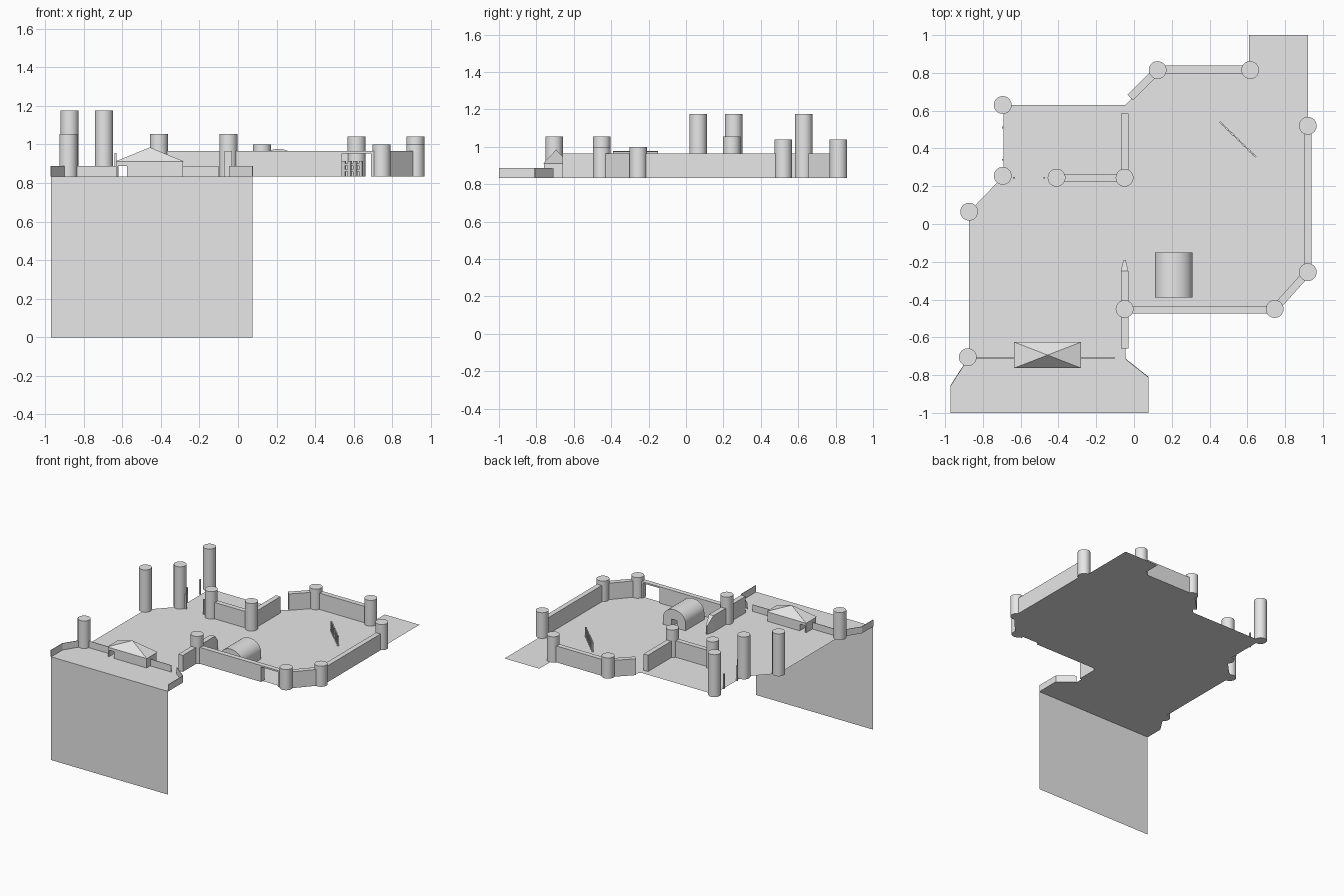
import bpy, bmesh, math
from mathutils import Vector

cube = bpy.data.objects.get("Cube")
if cube:
    bpy.data.objects.remove(cube, do_unlink=True)

GROUND, WALL, PARAPET = 0.833, 0.965, 0.887
WIDTH = 0.04

stone = bpy.data.materials.new("light_grey_stone")
stone.use_nodes = True
stone.diffuse_color = (0.8, 0.8, 0.8, 1)
stone.node_tree.nodes["Principled BSDF"].inputs["Base Color"].default_value = (0.8, 0.8, 0.8, 1)


def finish(name, bm):
    bmesh.ops.recalc_face_normals(bm, faces=bm.faces)
    mesh = bpy.data.meshes.new(name)
    bm.to_mesh(mesh)
    bm.free()
    obj = bpy.data.objects.new(name, mesh)
    bpy.context.collection.objects.link(obj)
    mesh.materials.append(stone)
    return obj


def sheet(name, points):
    bm = bmesh.new()
    bm.faces.new([bm.verts.new(p) for p in points])
    obj = finish(name, bm)
    return obj


def prism(name, points, offset):
    """Extrude a closed outline along an offset."""
    bm = bmesh.new()
    face = bm.faces.new([bm.verts.new(p) for p in points])
    out = bmesh.ops.extrude_face_region(bm, geom=[face])
    moved = [v for v in out["geom"] if isinstance(v, bmesh.types.BMVert)]
    bmesh.ops.translate(bm, verts=moved, vec=offset)
    return finish(name, bm)


def wall(name, a, b, low=GROUND, high=WALL, width=WIDTH):
    """Straight wall between two plan points."""
    a, b = Vector((*a, low)), Vector((*b, low))
    d = (b - a).normalized() * width / 2
    side = Vector((-d.y, d.x, 0))
    return prism(name, [a - side, b - side, b + side, a + side], (0, 0, high - low))


def box(name, x0, x1, y0, y1, z0, z1):
    return prism(name, [(x0, y0, z0), (x1, y0, z0), (x1, y1, z0), (x0, y1, z0)], (0, 0, z1 - z0))


def tower(name, x, y, top):
    bpy.ops.mesh.primitive_cylinder_add(vertices=32, radius=0.047, depth=top - GROUND,
                                        location=(x, y, (top + GROUND) / 2))
    obj = bpy.context.object
    obj.name = name
    obj.data.materials.append(stone)
    bpy.ops.object.shade_smooth_by_angle()


# Ground sheet and cliff face
outline = [(-0.97, -1), (0.075, -1), (0.075, -0.81), (-0.045, -0.715), (-0.045, -0.455),
           (0.745, -0.455), (0.92, -0.26), (0.92, 1), (0.61, 1), (0.61, 0.815),
           (0.125, 0.815), (-0.045, 0.63), (-0.69, 0.63), (-0.69, 0.255),
           (-0.873, 0.065), (-0.873, -0.705), (-0.97, -0.855)]
sheet("ground", [(x, y, GROUND) for x, y in outline])
sheet("cliff_face", [(-0.97, -1, 0), (0.075, -1, 0), (0.075, -1, GROUND), (-0.97, -1, GROUND)])

# Round towers
TALL, MID, LOW, SHORT = 1.175, 1.055, 1.04, 1.0
for name, x, y, top in [
        ("west_tower_back", -0.695, 0.63, TALL), ("west_tower_middle", -0.695, 0.255, TALL),
        ("west_tower_front", -0.873, 0.065, TALL), ("cliff_tower", -0.88, -0.705, MID),
        ("inner_gate_tower", -0.41, 0.245, MID), ("inner_corner_tower", -0.05, 0.245, MID),
        ("inner_front_tower", -0.05, -0.45, MID), ("north_tower_west", 0.125, 0.815, SHORT),
        ("north_tower_east", 0.615, 0.815, LOW), ("east_tower_back", 0.92, 0.52, LOW),
        ("east_tower_front", 0.92, -0.255, SHORT), ("south_tower", 0.745, -0.45, SHORT)]:
    tower(name, x, y, top)

# Curtain walls
wall("north_wall", (0.125, 0.818), (0.615, 0.818))
wall("north_west_wall", (0.125, 0.815), (-0.02, 0.67))
wall("east_wall", (0.92, 0.52), (0.92, -0.255))
wall("south_east_wall", (0.92, -0.255), (0.745, -0.45))
wall("south_wall", (-0.05, -0.455), (0.54, -0.455))
wall("south_wall_end", (0.69, -0.455), (0.745, -0.455))
wall("south_gate_lintel", (0.54, -0.455), (0.69, -0.455), low=0.953)
wall("inner_wall", (-0.41, 0.245), (-0.05, 0.245))
wall("inner_wall_north", (-0.05, 0.245), (-0.05, 0.585))
wall("inner_wall_south", (-0.05, -0.45), (-0.05, -0.66))
wall("inner_wall_middle", (-0.05, -0.45), (-0.05, -0.25))

# Sloping, tapered end of the middle wall
end = prism("inner_wall_sloped_end",
            [(-0.07, -0.25, GROUND), (-0.03, -0.25, GROUND),
             (-0.03, -0.25, WALL), (-0.07, -0.25, WALL)], (0, 0.06, 0))
for v in end.data.vertices:
    if v.co.y > -0.22:
        v.co.x = -0.05 + (v.co.x + 0.05) * 0.3
        if v.co.z > 0.9:
            v.co.z = 0.9

# Thin parapets around the cliff terrace
for side, pts in {"west": [(-0.873, -0.705), (-0.97, -0.855), (-0.97, -1)],
                  "east": [(-0.045, -0.715), (0.075, -0.81), (0.075, -1)]}.items():
    for i, (a, b) in enumerate(zip(pts, pts[1:])):
        wall(f"{side}_parapet_{i + 1}", a, b, high=PARAPET, width=0.004)
wall("terrace_wall_west", (-0.88, -0.71), (-0.62, -0.71), high=PARAPET, width=0.004)
wall("terrace_wall_east", (-0.29, -0.71), (-0.1, -0.71), high=PARAPET, width=0.004)

# Gatehouse with a narrow doorway and a hipped roof
EAVES = 0.912
box("gatehouse_body", -0.575, -0.285, -0.758, -0.63, GROUND, EAVES)
box("gatehouse_pier", -0.632, -0.622, -0.758, -0.63, GROUND, EAVES)
box("gatehouse_lintel", -0.622, -0.575, -0.758, -0.63, PARAPET, EAVES)
bm = bmesh.new()
corners = [bm.verts.new((x, y, EAVES)) for x, y in
           [(-0.635, -0.763), (-0.28, -0.763), (-0.28, -0.625), (-0.635, -0.625)]]
peak = bm.verts.new((-0.457, -0.694, 0.985))
bm.faces.new(corners)
for i in range(4):
    bm.faces.new([corners[i], corners[(i + 1) % 4], peak])
finish("gatehouse_roof", bm)

# Barrel-roofed hall with a doorway recess
CX, HALF, SPRING, TOP = 0.21, 0.1, 0.893, 0.977
profile = [(CX - HALF, -0.39, GROUND), (CX + HALF, -0.39, GROUND)]
for i in range(17):
    t = math.pi * i / 16
    profile.append((CX + HALF * math.cos(t), -0.39, SPRING + (TOP - SPRING) * math.sin(t)))
hall = prism("barrel_hall", profile, (0, 0.24, 0))
cutter = box("hall_door_cutter", CX - 0.025, CX + 0.025, -0.24, -0.1, GROUND - 0.02, 0.895)
cutter.hide_render = True
cutter.hide_viewport = True
cutter.display_type = 'WIRE'
cut = hall.modifiers.new("doorway", 'BOOLEAN')
cut.operation = 'DIFFERENCE'
cut.solver = 'EXACT'
cut.object = cutter
bpy.context.view_layer.objects.active = hall
for o in bpy.context.selected_objects:
    o.select_set(False)
hall.select_set(True)
bpy.ops.object.shade_smooth_by_angle()

# Slim gate posts between the western towers
for i, (x, y) in enumerate([(-0.635, 0.245), (-0.475, 0.245), (-0.695, 0.51), (-0.695, 0.34)]):
    box(f"gate_post_{i + 1}", x - 0.005, x + 0.005, y - 0.005, y + 0.005, GROUND, 0.955)

# Diagonal paling fence in the yard
start, stop = Vector((0.455, 0.54)), Vector((0.645, 0.355))
along = (stop - start).normalized() * 0.011
for i in range(7):
    p = start.lerp(stop, (i + 0.25) / 6.5)
    wall(f"fence_post_{i + 1}", p - along, p + along, high=0.915, width=0.01)
for i, z in enumerate((0.86, 0.89)):
    wall(f"fence_rail_{i + 1}", start, stop, low=z, high=z + 0.01, width=0.006)
